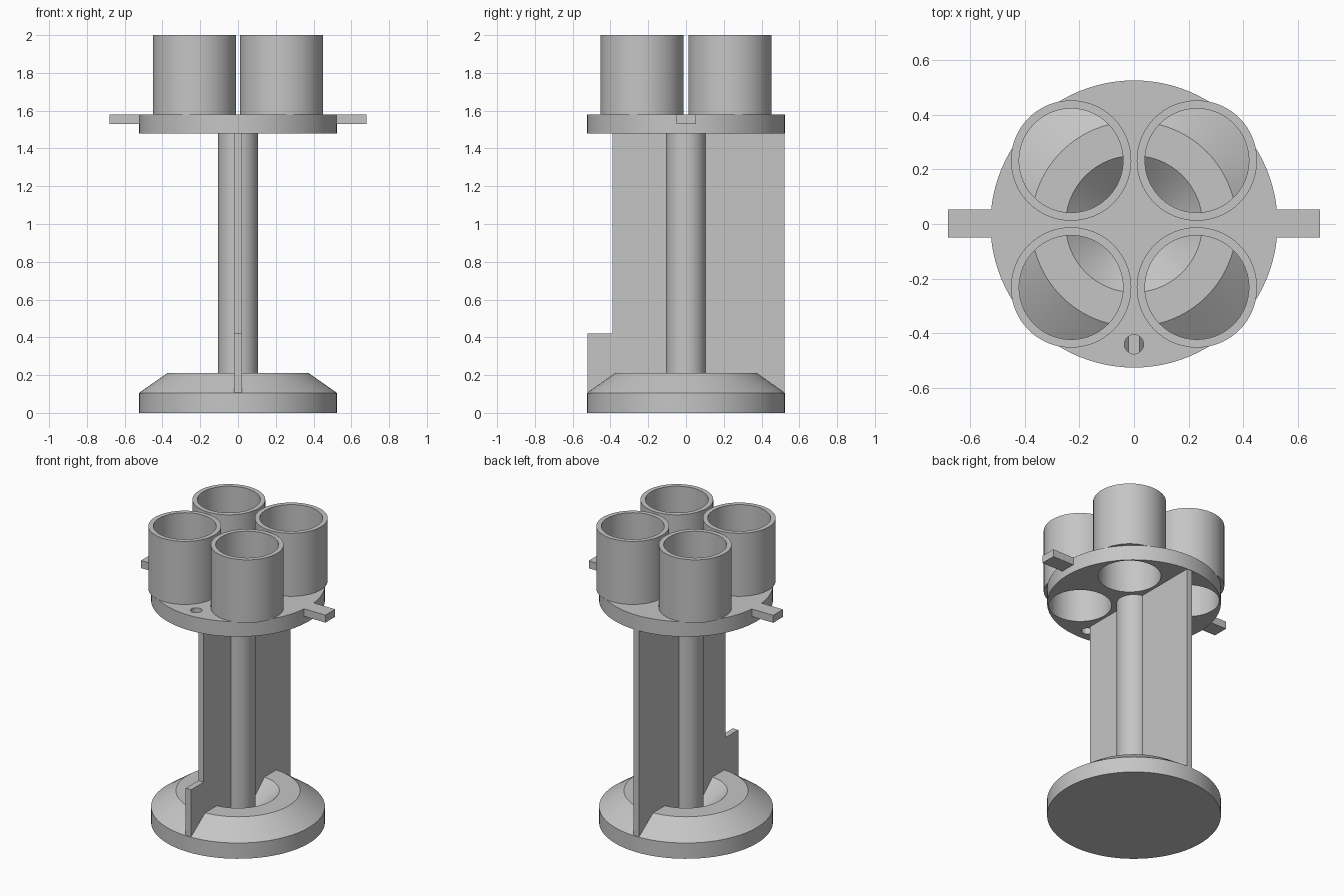
import bpy, bmesh, math

if "Cube" in bpy.data.objects:
    bpy.data.objects.remove(bpy.data.objects["Cube"])

grey = bpy.data.materials.new("plain grey")
grey.diffuse_color = (0.56, 0.56, 0.56, 1)
grey.use_nodes = True
grey.node_tree.nodes["Principled BSDF"].inputs["Base Color"].default_value = grey.diffuse_color


def finish(name, bm, smooth=True):
    bmesh.ops.recalc_face_normals(bm, faces=bm.faces)
    mesh = bpy.data.meshes.new(name)
    bm.to_mesh(mesh)
    bm.free()
    mesh.materials.append(grey)
    ob = bpy.data.objects.new(name, mesh)
    bpy.context.collection.objects.link(ob)
    bpy.ops.object.select_all(action='DESELECT')
    ob.select_set(True)
    bpy.context.view_layer.objects.active = ob
    if smooth:
        bpy.ops.object.shade_smooth_by_angle(angle=math.radians(25))
    return ob


def lathe(name, profile, x=0, y=0, closed=False, n=96):
    """Spin an (r, z) profile around a vertical axis at x, y."""
    bm = bmesh.new()
    verts = [bm.verts.new((r, 0, z)) for r, z in profile]
    pairs = list(zip(verts, verts[1:])) + ([(verts[-1], verts[0])] if closed else [])
    edges = [bm.edges.new(p) for p in pairs]
    bmesh.ops.spin(bm, geom=verts + edges, cent=(0, 0, 0), axis=(0, 0, 1),
                   angle=math.tau, steps=n)
    bmesh.ops.remove_doubles(bm, verts=bm.verts, dist=1e-5)
    bmesh.ops.translate(bm, verts=bm.verts, vec=(x, y, 0))
    return finish(name, bm)


def cylinder(name, r, z0, z1, x=0, y=0):
    return lathe(name, [(0, z0), (r, z0), (r, z1), (0, z1)], x, y)


def extrude(name, outline, vec):
    """Flat outline pushed along vec."""
    bm = bmesh.new()
    face = bm.faces.new([bm.verts.new(p) for p in outline])
    res = bmesh.ops.extrude_face_region(bm, geom=[face])
    bmesh.ops.translate(bm, vec=vec,
                        verts=[v for v in res['geom'] if isinstance(v, bmesh.types.BMVert)])
    return finish(name, bm, smooth=False)


# base with sloped shoulder and a dished recess around the post
lathe("base", [(0, 0), (0.525, 0), (0.525, 0.105), (0.375, 0.21),
               (0.25, 0.21), (0.105, 0.08), (0, 0.08)])

# central post
cylinder("post", 0.105, 0.07, 1.48)

# thin upright fin through the post, with a low step at the front
fin = [(-0.522, 0.1), (0.522, 0.1), (0.522, 1.48), (-0.39, 1.48), (-0.39, 0.42), (-0.522, 0.42)]
fin = [(-0.02, y, z) for y, z in fin]
extrude("fin", fin, (0.04, 0, 0))

# round plate, drilled under each cup and once at the front
plate = cylinder("plate", 0.525, 1.48, 1.58)
cups = [(sx * 0.23, sy * 0.232) for sx in (-1, 1) for sy in (-1, 1)]
drills = [(0.19, x, y) for x, y in cups] + [(0.035, 0, -0.44)]
for r, x, y in drills:
    cutter = cylinder("drill", r, 1.4, 1.7, x, y)
    mod = plate.modifiers.new("hole", 'BOOLEAN')
    mod.operation = 'DIFFERENCE'
    mod.solver = 'EXACT'
    mod.object = cutter
    bpy.context.view_layer.objects.active = plate
    bpy.ops.object.modifier_apply(modifier=mod.name)
    bpy.data.objects.remove(cutter)
bpy.ops.object.select_all(action='DESELECT')
plate.select_set(True)
bpy.context.view_layer.objects.active = plate
bpy.ops.object.shade_smooth_by_angle(angle=math.radians(25))

# four open cups standing on the plate
for i, (x, y) in enumerate(cups):
    lathe(f"cup_{i + 1}", [(0.19, 1.58), (0.22, 1.58), (0.22, 2.0), (0.19, 2.0)],
          x, y, closed=True)

# side tabs
for name, s in (("tab_left", -1), ("tab_right", 1)):
    a, b = s * 0.515, s * 0.68
    extrude(name, [(a, -0.05, 1.53), (b, -0.05, 1.53), (b, 0.053, 1.53), (a, 0.053, 1.53)],
            (0, 0, 0.05))
